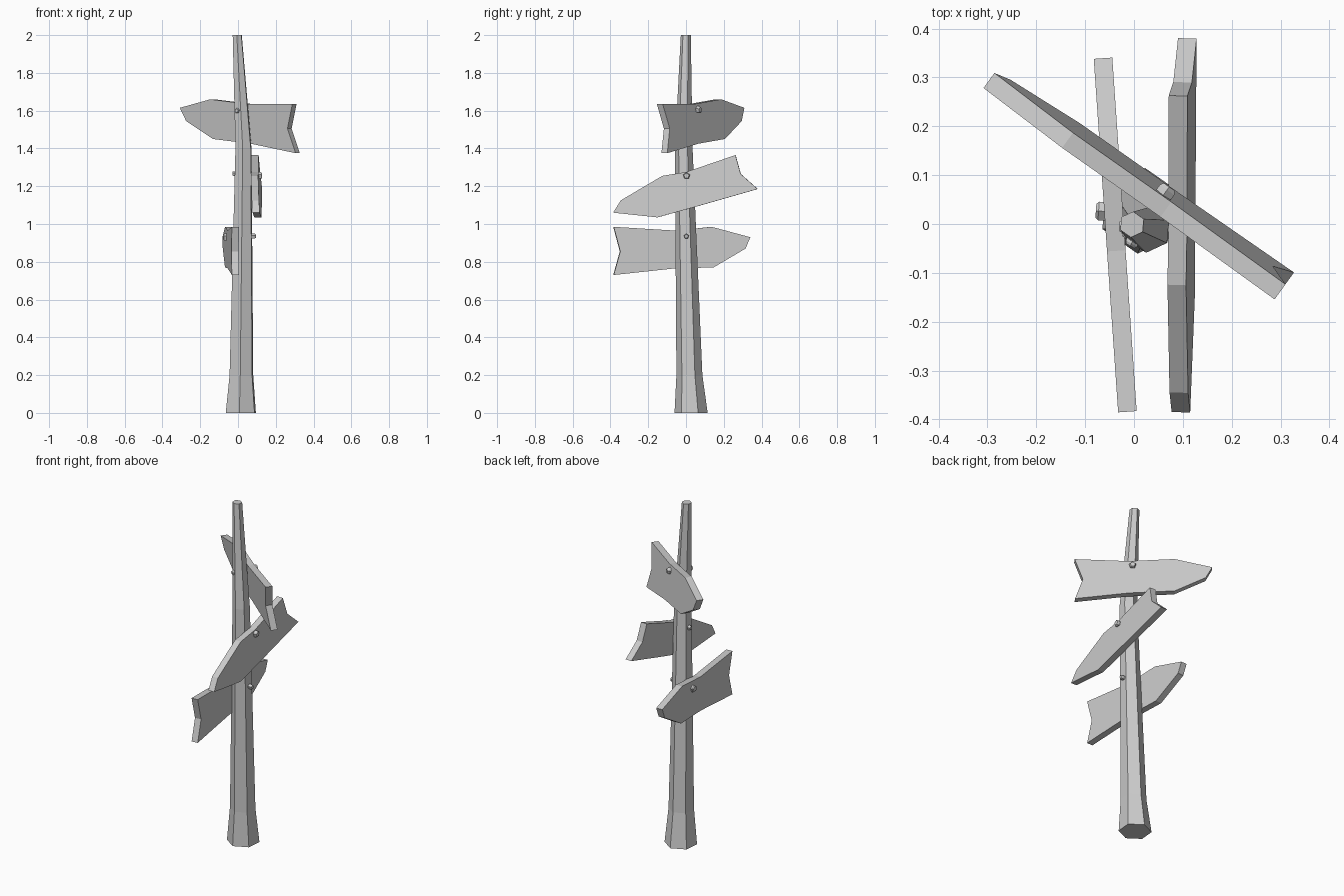
import bpy, bmesh, math
from mathutils import Vector

cube = bpy.data.objects.get("Cube")
if cube:
    bpy.data.objects.remove(cube)

grey = bpy.data.materials.new("plain_grey")
grey.use_nodes = True
colour = (0.6, 0.6, 0.6, 1)
grey.diffuse_color = colour
grey.node_tree.nodes["Principled BSDF"].inputs["Base Color"].default_value = colour


def loft(name, rings):
    """Join matching rings of points into a closed, flat-shaded solid."""
    bm = bmesh.new()
    loops = [[bm.verts.new(p) for p in ring] for ring in rings]
    for a, b in zip(loops, loops[1:]):
        for i in range(len(a)):
            j = (i + 1) % len(a)
            bm.faces.new((a[i], a[j], b[j], b[i]))
    bm.faces.new(loops[0][::-1])
    bm.faces.new(loops[-1])
    bmesh.ops.recalc_face_normals(bm, faces=bm.faces)
    mesh = bpy.data.meshes.new(name)
    bm.to_mesh(mesh)
    bm.free()
    mesh.materials.append(grey)
    obj = bpy.data.objects.new(name, mesh)
    bpy.context.collection.objects.link(obj)
    return obj


def ring(centre, normal, radius, sides, turn=0):
    """Regular polygon around a centre, facing along normal."""
    n = Vector(normal).normalized()
    up = Vector((0, 1, 0)) if abs(n.z) > 0.9 else Vector((0, 0, 1))
    side = up.cross(n).normalized()
    up = n.cross(side)
    angles = [math.radians(turn) + math.tau * i / sides for i in range(sides)]
    return [Vector(centre) + radius * (side * math.cos(a) + up * math.sin(a)) for a in angles]


def board(name, outline, origin, along, lean, thickness=0.038):
    """Plank from an outline of (distance along, height), leaning sideways with height."""
    u = Vector((along[0], along[1], 0)).normalized()
    n = Vector((-u.y, u.x, 0))
    o = Vector(origin)

    def face(offset):
        return [Vector((o.x, o.y, z)) + u * s + n * (offset + lean * (z - o.z))
                for s, z in outline]
    return loft(name, [face(-thickness / 2), face(thickness / 2)])


def bolt(name, start, end, radius):
    """Short five-sided bolt head."""
    axis = Vector(end) - Vector(start)
    tip = Vector(end)
    return loft(name, [ring(start, axis, radius, 5, 90),
                       ring(tip - axis * 0.2, axis, radius, 5, 90),
                       ring(tip, axis, radius * 0.75, 5, 90)])


# Crooked six-sided post: x, y, z, radius
post = [(0.015, 0.027, 0, 0.088), (0.018, 0.018, 0.2, 0.069),
        (0.029, -0.012, 1.4, 0.047), (-0.004, -0.001, 2, 0.0265)]
loft("post", [ring(p[:3], (0, 0, 1), p[3], 6, 25) for p in post])

# Arrow boards
board("upper_board",
      [(-0.368, 1.615), (-0.166, 1.66), (0.08, 1.635), (0.368, 1.635), (0.325, 1.505),
       (0.368, 1.375), (0.08, 1.425), (-0.166, 1.45), (-0.333, 1.545)],
      (0, 0.076, 1.64), (0.811, -0.585), -0.115)
board("middle_board",
      [(-0.385, 1.06), (-0.345, 1.125), (-0.125, 1.255), (0, 1.275), (0.262, 1.365),
       (0.29, 1.265), (0.38, 1.185), (0.1, 1.105), (-0.15, 1.035)],
      (0.096, 0, 1.2), (0.031, 1), 0.085)
board("lower_board",
      [(-0.385, 0.985), (-0.35, 0.855), (-0.385, 0.73), (-0.06, 0.765), (0.145, 0.77),
       (0.315, 0.87), (0.34, 0.93), (0.135, 0.985), (-0.055, 0.965)],
      (-0.04, 0, 0.86), (-0.069, 1), 0)

# Bolt heads on the boards and their smaller ends on the post
bolt("upper_bolt_head", (0.05, 0.045, 1.605), (0.072, 0.076, 1.605), 0.019)
bolt("upper_bolt_end", (0.006, -0.02, 1.6), (-0.008, -0.045, 1.6), 0.014)
bolt("middle_bolt_head", (0.1, 0.003, 1.255), (0.128, 0.003, 1.255), 0.019)
bolt("middle_bolt_end", (0.0, -0.005, 1.265), (-0.03, -0.005, 1.265), 0.014)
bolt("lower_bolt_head", (-0.05, 0.025, 0.93), (-0.078, 0.027, 0.93), 0.02)
bolt("lower_bolt_end", (0.065, 0.002, 0.935), (0.094, 0.002, 0.935), 0.014)
